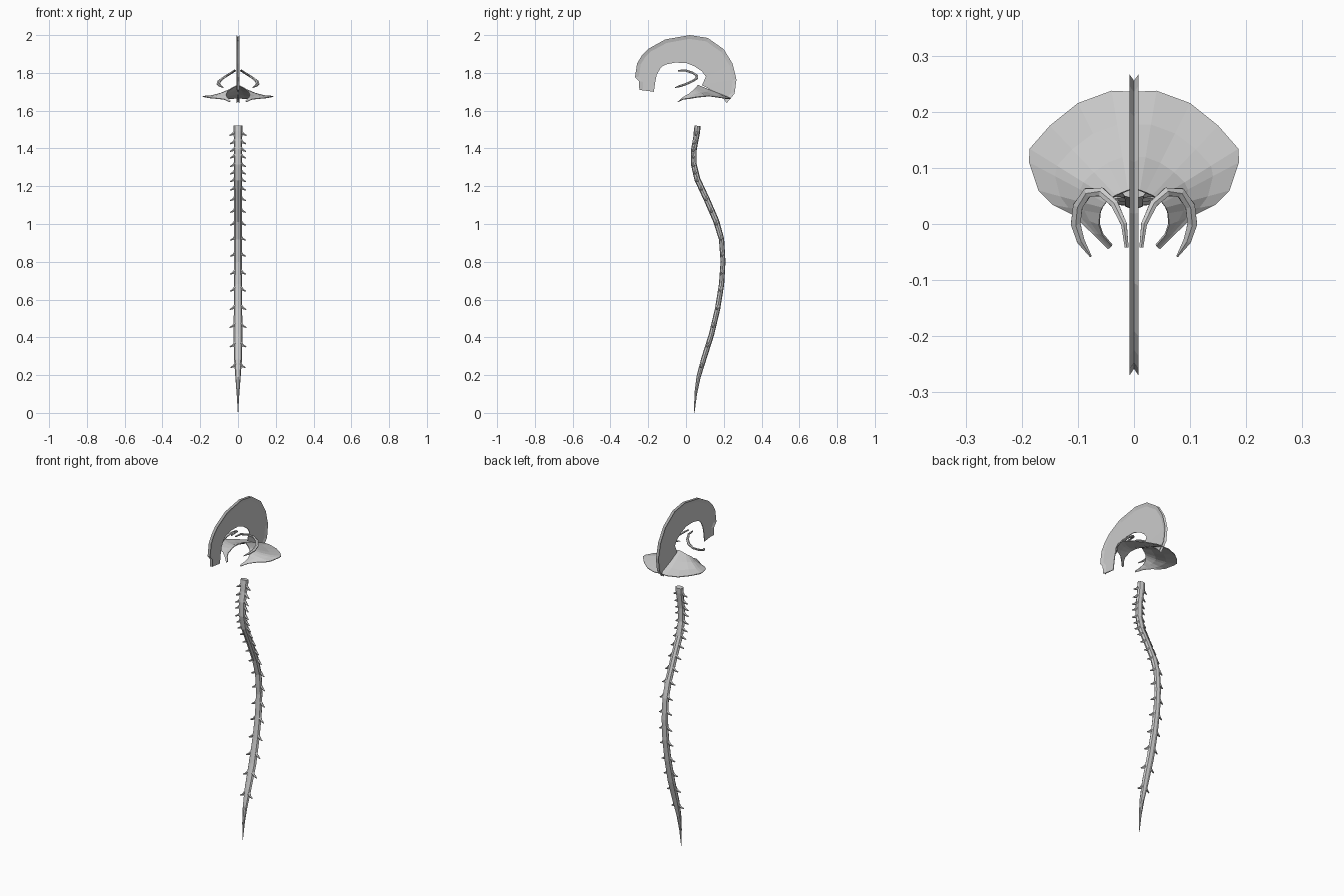
import bpy, bmesh
from mathutils import Vector


def loft(name, rings, closed=True, caps=True, mirror=False, thick=0):
    """Skin a list of equal-length rings of points."""
    bm = bmesh.new()
    vs = [[bm.verts.new(p) for p in r] for r in rings]
    n = len(rings[0])
    for a, b in zip(vs, vs[1:]):
        for j in range(n if closed else n - 1):
            k = (j + 1) % n
            bm.faces.new((a[j], a[k], b[k], b[j]))
    if closed and caps:
        bm.faces.new(vs[0])
        bm.faces.new(vs[-1])
    bmesh.ops.recalc_face_normals(bm, faces=bm.faces)
    me = bpy.data.meshes.new(name)
    bm.to_mesh(me)
    bm.free()
    ob = bpy.data.objects.new(name, me)
    bpy.context.collection.objects.link(ob)
    if mirror:
        m = ob.modifiers.new("mirror", 'MIRROR')
        m.merge_threshold = 0.0005
    if thick:
        s = ob.modifiers.new("thickness", 'SOLIDIFY')
        s.thickness, s.offset = thick, 0
    return ob


def tube_rings(path, radii, side, ref):
    """Elliptical rings square to a path; radii are (along ref, across)."""
    from math import cos, sin, tau
    pts = [Vector(p) for p in path]
    rings = []
    for i, p in enumerate(pts):
        t = (pts[min(i + 1, len(pts) - 1)] - pts[max(i - 1, 0)]).normalized()
        u = Vector(ref)
        u = (u - t * u.dot(t)).normalized()
        v = t.cross(u)
        a, b = radii[i]
        rings.append([p + u * a * cos(tau * k / side) + v * b * sin(tau * k / side)
                      for k in range(side)])
    return rings


# Sickle-shaped midline membrane: outer/inner edge pairs (y, z)
outer = [(-.247, 1.71), (-.249, 1.755), (-.27, 1.778), (-.259, 1.85), (-.235, 1.89),
         (-.2, 1.927), (-.11, 1.977), (.02, 2.0), (.115, 1.985), (.2, 1.925),
         (.246, 1.85), (.267, 1.765), (.257, 1.69), (.215, 1.64)]
inner = [(-.17, 1.70), (-.163, 1.75), (-.155, 1.79), (-.135, 1.825), (-.12, 1.838),
         (-.10, 1.846), (-.06, 1.854), (0, 1.853), (.045, 1.835), (.085, 1.808),
         (.105, 1.78), (.085, 1.735), (.15, 1.7), (.2, 1.662)]
rings = []
for o, i in zip(outer, inner):
    o, i = Vector((0, *o)), Vector((0, *i))
    d = (i - o).normalized()
    x = Vector((1, 0, 0))
    neck = o + d * min(.02, (i - o).length * .6)
    groove = o + d * min(.012, (i - o).length * .3)
    rings.append([i - x * .002, neck - x * .003, o - x * .008, groove,
                  o + x * .008, neck + x * .003, i + x * .002])
loft("midline_membrane", rings)

# Tent-shaped membrane: half of it, from front tip round to the back midline
rim = [(.046, -.044, 1.647), (.075, -.015, 1.66), (.11, .018, 1.664), (.145, .035, 1.667),
       (.17, .06, 1.671), (.187, .11, 1.676), (.186, .134, 1.676), (.15, .175, 1.67),
       (.10, .215, 1.664), (.04, .237, 1.664), (0, .235, 1.666)]
notch = [(.039, -.038, 1.65), (.056, -.018, 1.668), (.062, .0, 1.68), (.06, .02, 1.69),
         (.056, .03, 1.7), (.05, .038, 1.707), (.042, .045, 1.713), (.032, .051, 1.72),
         (.02, .056, 1.727), (.01, .06, 1.732), (0, .062, 1.735)]
rings = []
for o, i in zip(rim, notch):
    o, i = Vector(o), Vector(i)
    sag = (o - i).length * .05 * min(1, o.x / .1)
    rings.append([i.lerp(o, t) - Vector((0, 0, sag * s))
                  for t, s in ((0, 0), (.33, .9), (.66, 1), (1, 0))])
loft("tent_membrane", rings, closed=False, mirror=True, thick=.004)

# Paired curved horns
horn = [(.013, -.042, 1.812), (.018, 0, 1.812), (.035, .036, 1.80), (.058, .057, 1.786),
        (.083, .056, 1.77), (.1, .032, 1.755), (.104, 0, 1.741), (.095, -.03, 1.731),
        (.077, -.058, 1.722)]
w = [.004, .006, .008, .009, .01, .01, .01, .008, .002]
loft("curved_horns", tube_rings(horn, [(.006 if r > .005 else r, r) for r in w], 6, (0, 0, 1)),
     mirror=True)

# Spinal sheath: (y, z, half width x, half depth)
cord = [(.061, 1.52, .024, .016), (.058, 1.49, .024, .017), (.053, 1.455, .022, .015),
        (.042, 1.395, .021, .015), (.041, 1.316, .021, .015), (.06, 1.237, .021, .016),
        (.11, 1.13, .02, .016), (.16, 1.015, .02, .016), (.188, .92, .02, .014),
        (.196, .80, .02, .013), (.188, .68, .021, .014), (.167, .55, .022, .014),
        (.135, .415, .024, .014), (.093, .283, .021, .014), (.066, .188, .014, .011),
        (.051, .098, .007, .007), (.044, 0, .001, .001)]
loft("spinal_sheath", tube_rings([(0, c[0], c[1]) for c in cord],
                                 [(c[2], c[3]) for c in cord], 8, (1, 0, 0)))

# Nerve root sleeves: short spikes down both sides of the sheath
heights = [1.475, 1.43, 1.39, 1.355, 1.31, 1.27, 1.23, 1.185, 1.13, 1.067,
           1.0, .92, .835, .74, .65, .553, .458, .355, .246]
for n, z in enumerate(heights):
    a, b = next((a, b) for a, b in zip(cord, cord[1:]) if a[1] >= z >= b[1])
    t = (a[1] - z) / (a[1] - b[1])
    y, hw = a[0] + (b[0] - a[0]) * t, a[2] + (b[2] - a[2]) * t
    path = [(hw * .6, y, z + .012), (hw + .006, y - .002, z), (hw + .021, y - .006, z - .006)]
    loft(f"nerve_sleeve_{n + 1}", tube_rings(path, [(.011, .009), (.006, .006), (.003, .003)],
                                            5, (0, 0, 1)), mirror=True)
